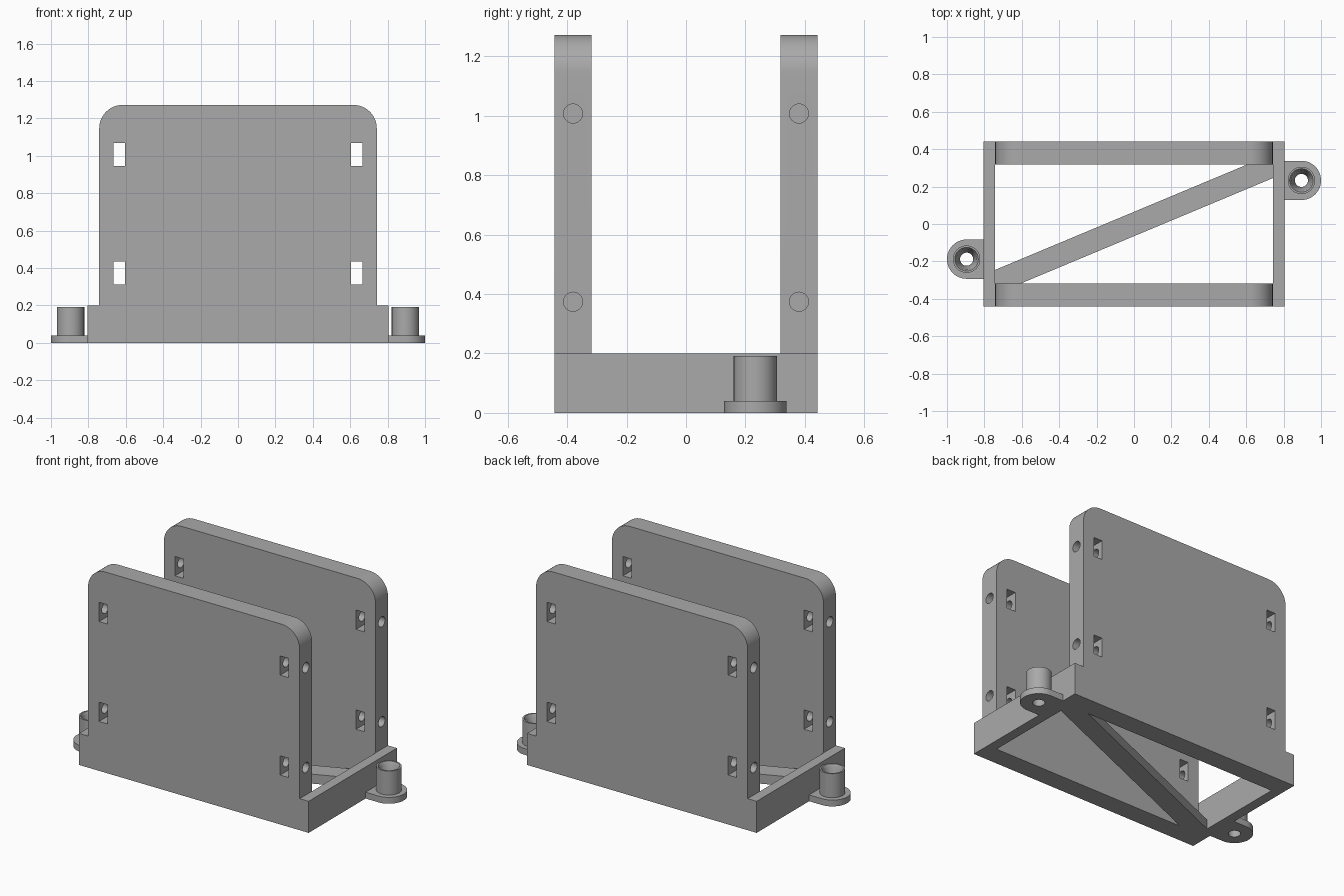
import bpy, bmesh, math
from mathutils import Matrix, Vector

cube = bpy.data.objects.get("Cube")
if cube:
    bpy.data.objects.remove(cube, do_unlink=True)

grey = bpy.data.materials.new("plain grey")
grey.use_nodes = True
GREY = (0.4, 0.4, 0.4, 1)
grey.diffuse_color = GREY
grey.node_tree.nodes["Principled BSDF"].inputs["Base Color"].default_value = GREY

HALF_X, HALF_Y = 0.805, 0.442     # outer half sizes of the base
PLATE_X, INNER_Y = 0.742, 0.318   # half width of upright, inner face of plates
BASE_Z, TOP_Z, CORNER = 0.2, 1.272, 0.125


def finish(name, bm):
    bmesh.ops.recalc_face_normals(bm, faces=bm.faces)
    mesh = bpy.data.meshes.new(name)
    bm.to_mesh(mesh)
    bm.free()
    mesh.materials.append(grey)
    ob = bpy.data.objects.new(name, mesh)
    bpy.context.collection.objects.link(ob)
    return ob


def prism(name, outline, start, depth):
    """Extrude a closed outline of 3D points along the depth vector."""
    bm = bmesh.new()
    face = bm.faces.new([bm.verts.new(Vector(p) + Vector(start)) for p in outline])
    geom = bmesh.ops.extrude_face_region(bm, geom=[face])["geom"]
    bmesh.ops.translate(bm, vec=depth, verts=[g for g in geom if isinstance(g, bmesh.types.BMVert)])
    return finish(name, bm)


def arc(cx, cy, r, a0, a1, n):
    return [(cx + r * math.cos(math.radians(a0 + (a1 - a0) * i / n)),
             cy + r * math.sin(math.radians(a0 + (a1 - a0) * i / n))) for i in range(n + 1)]


def select_only(ob):
    bpy.ops.object.select_all(action='DESELECT')
    ob.select_set(True)
    bpy.context.view_layer.objects.active = ob


def cut(ob, bm):
    """Subtract the solids in bm from ob, then discard them."""
    cutter = finish("cutter", bm)
    cutter.hide_render = True
    mod = ob.modifiers.new("cut", 'BOOLEAN')
    mod.operation, mod.solver, mod.object = 'DIFFERENCE', 'EXACT', cutter
    select_only(ob)
    bpy.ops.object.modifier_apply(modifier=mod.name)
    bpy.data.objects.remove(cutter, do_unlink=True)


def smooth(ob):
    select_only(ob)
    bpy.ops.object.shade_smooth_by_angle(angle=math.radians(30))


def add_box(bm, centre, size):
    bmesh.ops.create_cube(bm, size=1, matrix=Matrix.Translation(centre) @ Matrix.Diagonal((*size, 1)))


def add_rod(bm, centre, radius, length, axis='Z'):
    turn = Matrix.Rotation(math.pi / 2, 4, 'Y') if axis == 'X' else Matrix()
    bmesh.ops.create_cone(bm, cap_ends=True, segments=32, radius1=radius, radius2=radius,
                          depth=length, matrix=Matrix.Translation(centre) @ turn)


# Upright plates: stepped foot, rounded top corners, slots and cross bores
right_half = [(HALF_X, 0), (HALF_X, BASE_Z), (PLATE_X, BASE_Z)]
right_half += arc(PLATE_X - CORNER, TOP_Z - CORNER, CORNER, 0, 90, 12)
outline = right_half + [(-x, z) for x, z in reversed(right_half)]
HOLES = [(s * 0.635, z) for s in (-1, 1) for z in (0.374, 1.007)]
for name, side in (("front_plate", -1), ("back_plate", 1)):
    mid = side * (INNER_Y + HALF_Y) / 2
    plate = prism(name, [(x, 0, z) for x, z in outline],
                  (0, side * INNER_Y, 0), (0, side * (HALF_Y - INNER_Y), 0))
    slots, bores = bmesh.new(), bmesh.new()
    for x, z in HOLES:
        add_box(slots, (x, mid, z), (0.06, 0.3, 0.122))
        add_rod(bores, (math.copysign(0.7, x), mid, z), 0.032, 0.4, 'X')
    cut(plate, slots)
    cut(plate, bores)
    smooth(plate)

# End walls joining the two plates
for name, side in (("left_end_wall", 1), ("right_end_wall", -1)):
    bm = bmesh.new()
    add_box(bm, (side * (HALF_X + PLATE_X) / 2, 0, BASE_Z / 2),
            (HALF_X - PLATE_X, 2 * INNER_Y, BASE_Z))
    finish(name, bm)

# Thin diagonal brace across the floor opening
half = [(-0.605, -INNER_Y), (PLATE_X, 0.245), (PLATE_X, INNER_Y)]
prism("diagonal_brace", [(x, y, 0) for x, y in half + [(-x, -y) for x, y in half]],
      (0, 0, 0), (0, 0, 0.06))

# Mounting lugs with hollow screw bosses
LUG_R, LUG_Z, LUG_X = 0.105, 0.04, 0.895
BOSS = [(0.035, LUG_Z), (0.073, LUG_Z), (0.073, 0.192), (0.063, 0.192),
        (0.054, 0.175), (0.035, 0.06)]
for name, side, y in (("left", 1, 0.233), ("right", -1, -0.188)):
    tab = [(HALF_X, -LUG_R)] + arc(LUG_X, 0, LUG_R, -90, 90, 24) + [(HALF_X, LUG_R)]
    lug = prism(name + "_lug", [(side * px, y + py, 0) for px, py in tab], (0, 0, 0), (0, 0, LUG_Z))
    hole = bmesh.new()
    add_rod(hole, (side * LUG_X, y, 0), 0.035, 0.2)
    cut(lug, hole)
    smooth(lug)

    bm = bmesh.new()
    ring = [bm.verts.new((r, 0, z)) for r, z in BOSS]
    edges = [bm.edges.new((ring[i - 1], ring[i])) for i in range(len(ring))]
    bmesh.ops.spin(bm, geom=ring + edges, cent=(0, 0, 0), axis=(0, 0, 1),
                   angle=2 * math.pi, steps=32, use_merge=True)
    bmesh.ops.remove_doubles(bm, verts=bm.verts, dist=1e-5)
    bmesh.ops.translate(bm, vec=(side * LUG_X, y, 0), verts=bm.verts)
    smooth(finish(name + "_screw_boss", bm))
